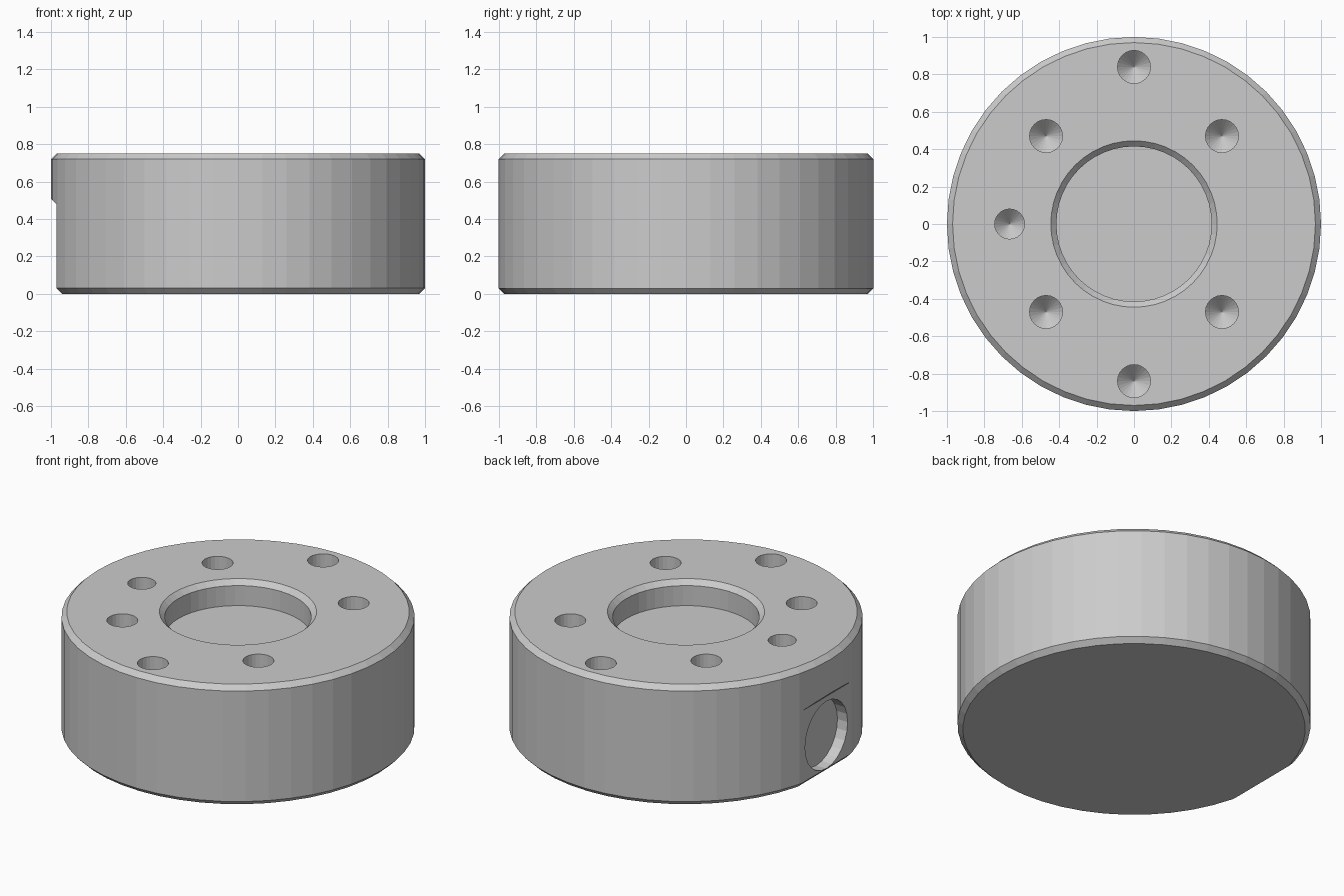
import bpy, bmesh, math
from mathutils import Matrix

if "Cube" in bpy.data.objects:
    bpy.data.objects.remove(bpy.data.objects["Cube"], do_unlink=True)

grey = bpy.data.materials.new("machined grey")
grey.use_nodes = True
colour = (0.6, 0.6, 0.6, 1)
grey.diffuse_color = colour
grey.node_tree.nodes["Principled BSDF"].inputs["Base Color"].default_value = colour


def finish(name, bm):
    bmesh.ops.recalc_face_normals(bm, faces=bm.faces)
    mesh = bpy.data.meshes.new(name)
    bm.to_mesh(mesh)
    bm.free()
    mesh.materials.append(grey)
    obj = bpy.data.objects.new(name, mesh)
    bpy.context.collection.objects.link(obj)
    return obj


def lathe(name, profile, sides, matrix=Matrix()):
    """Turn a closed (radius, height) profile around z, then place it."""
    bm = bmesh.new()
    verts = [bm.verts.new((r, 0, z)) for r, z in profile]
    edges = [bm.edges.new(pair) for pair in zip(verts, verts[1:])]
    bmesh.ops.spin(bm, geom=verts + edges, axis=(0, 0, 1), cent=(0, 0, 0),
                   angle=math.tau, steps=sides)
    bmesh.ops.remove_doubles(bm, verts=bm.verts, dist=0.0005)
    bmesh.ops.transform(bm, matrix=matrix, verts=bm.verts)
    return finish(name, bm)


def cut(body, cutter):
    mod = body.modifiers.new("cut", "BOOLEAN")
    mod.operation = "DIFFERENCE"
    mod.solver = "EXACT"
    mod.object = cutter
    bpy.context.view_layer.objects.active = body
    bpy.ops.object.modifier_apply(modifier=mod.name)
    bpy.data.objects.remove(cutter, do_unlink=True)


H, C = 0.75, 0.03          # height and chamfer size
FLAT = -0.97               # side flat position

# Chamfered disc with a shallow chamfered bore
body = lathe("ring_body", [
    (0, 0), (1 - C, 0), (1, C), (1, H - C), (1 - C, H),
    (0.445, H), (0.415, H - C), (0.415, 0.595), (0, 0.595)], 48)

# Flat on the right side with sloped upper edge and chamfered foot
bm = bmesh.new()
section = [(FLAT - 0.13, 0.61), (FLAT, 0.48), (FLAT, C),
           (FLAT + 0.05, -0.02), (FLAT - 0.13, -0.02)]
face = bm.faces.new([bm.verts.new((x, -0.6, z)) for x, z in section])
ext = bmesh.ops.extrude_face_region(bm, geom=[face])
bmesh.ops.translate(bm, vec=(0, 1.2, 0),
                    verts=[v for v in ext["geom"] if isinstance(v, bmesh.types.BMVert)])
cut(body, finish("flat_cutter", bm))

# Shallow round pocket in the flat
pocket = Matrix.Translation((FLAT, 0, 0.24)) @ Matrix.Rotation(math.pi / 2, 4, "Y")
cut(body, lathe("pocket_cutter",
                [(0, -0.1), (0.21, -0.1), (0.21, 0.07), (0, 0.07)], 24, pocket))

# Drilled holes with conical ends: (angle, distance, radius)
holes = [(a, 0.665, 0.088) for a in (45, 135, 225, 315)]
holes += [(90, 0.84, 0.088), (270, 0.84, 0.088), (180, 0.665, 0.08)]
for angle, dist, r in holes:
    a = math.radians(angle)
    place = Matrix.Translation((dist * math.cos(a), dist * math.sin(a), H))
    cut(body, lathe("hole_cutter",
                    [(0, 0.1), (r, 0.1), (r, -0.35), (0, -0.35 - r)], 24, place))
